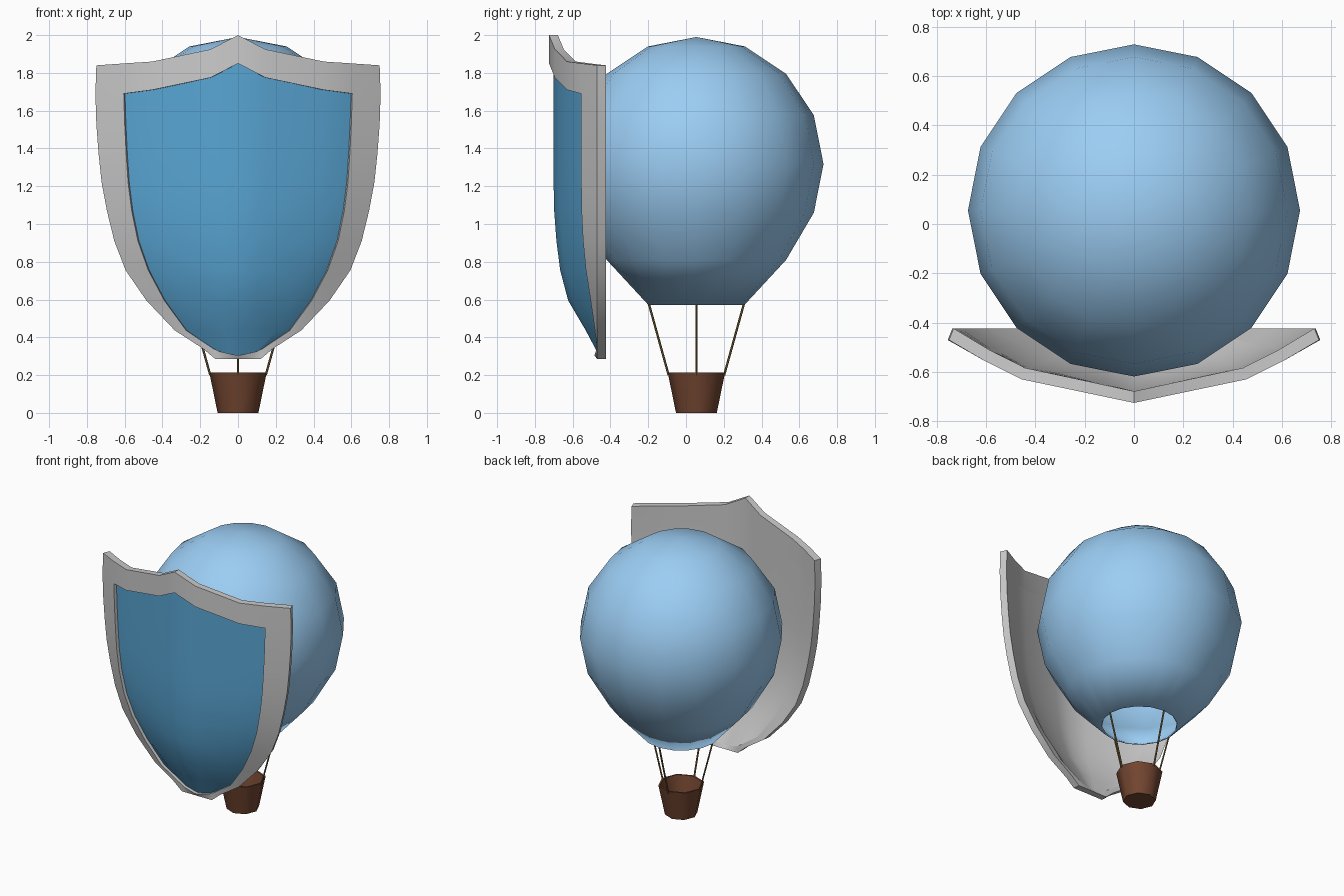
import bpy, bmesh, math
from mathutils import Vector

if "Cube" in bpy.data.objects:
    bpy.data.objects.remove(bpy.data.objects["Cube"])

CY = 0.055  # balloon axis


def material(name, rgb):
    m = bpy.data.materials.new(name)
    m.diffuse_color = (*rgb, 1)
    m.use_nodes = True
    m.node_tree.nodes["Principled BSDF"].inputs["Base Color"].default_value = m.diffuse_color
    return m


sky = material("light_blue", (0.33, 0.61, 0.90))
blue = material("deep_blue", (0.10, 0.38, 0.66))
wicker = material("brown", (0.17, 0.06, 0.03))
cord = material("rope_brown", (0.20, 0.13, 0.04))


def build(name, verts, faces, mat=None, angle=35, flip_check=True):
    bm = bmesh.new()
    vs = [bm.verts.new(v) for v in verts]
    for f in faces:
        bm.faces.new([vs[i] for i in f])
    bmesh.ops.delete(bm, geom=[v for v in bm.verts if not v.link_faces], context='VERTS')
    bmesh.ops.remove_doubles(bm, verts=bm.verts, dist=1e-5)
    if flip_check:
        bmesh.ops.recalc_face_normals(bm, faces=bm.faces)
    me = bpy.data.meshes.new(name)
    bm.to_mesh(me)
    bm.free()
    ob = bpy.data.objects.new(name, me)
    bpy.context.collection.objects.link(ob)
    if mat:
        me.materials.append(mat)
    bpy.ops.object.select_all(action='DESELECT')
    ob.select_set(True)
    bpy.context.view_layer.objects.active = ob
    bpy.ops.object.shade_smooth_by_angle(angle=math.radians(angle))
    return ob


def lathe(name, profile, n, mat, angle=35):
    verts = [(r * math.cos(2 * math.pi * k / n), CY + r * math.sin(2 * math.pi * k / n), z)
             for r, z in profile for k in range(n)]
    faces = [(i * n + k, i * n + (k + 1) % n, (i + 1) * n + (k + 1) % n, (i + 1) * n + k)
             for i in range(len(profile) - 1) for k in range(n)]
    return build(name, verts, faces, mat, angle)


# Balloon envelope, open at the bottom
envelope = lathe("balloon_envelope",
                 [(0.253, 0.57), (0.475, 0.81), (0.622, 1.06), (0.673, 1.317),
                  (0.622, 1.575), (0.475, 1.795), (0.257, 1.94), (0, 1.99)], 16, sky)
solid = envelope.modifiers.new("thickness", 'SOLIDIFY')
solid.thickness = 0.01
solid.offset = -1

# Hollow basket
lathe("basket", [(0, 0), (0.108, 0), (0.152, 0.215), (0.140, 0.215), (0.10, 0.02), (0, 0.02)],
      8, wicker, 50)

# Four ropes
for k in range(4):
    d = Vector((math.cos(k * math.pi / 2), math.sin(k * math.pi / 2), 0))
    a = Vector((0, CY, 0.20)) + d * 0.147
    b = Vector((0, CY, 0.575)) + d * 0.251
    bpy.ops.mesh.primitive_cylinder_add(vertices=6, radius=0.006, depth=(b - a).length,
                                        location=(a + b) / 2)
    rope = bpy.context.object
    rope.name = f"rope_{k + 1}"
    rope.rotation_euler = (b - a).to_track_quat('Z', 'Y').to_euler()
    rope.data.materials.append(cord)

# Shield rows: panel half width, rim half width, height, centre y, panel edge y
rows = [(0.605, 0.755, 1.690, -0.725, -0.555),
        (0.600, 0.750, 1.530, -0.725, -0.555),
        (0.592, 0.738, 1.370, -0.725, -0.555),
        (0.582, 0.722, 1.220, -0.725, -0.555),
        (0.563, 0.694, 1.070, -0.722, -0.553),
        (0.530, 0.655, 0.910, -0.710, -0.545),
        (0.475, 0.595, 0.755, -0.690, -0.530),
        (0.390, 0.485, 0.595, -0.648, -0.505),
        (0.275, 0.335, 0.437, -0.555, -0.482),
        (0.130, 0.185, 0.340, -0.485, -0.472)]
columns = [(0, 1), (0.24, 0.82), (0.75, 0.44), (1, 0)]  # width share, bulge share
peak = [1.85, 1.775, 1.71, 1.69]
foot = [0.305, 0.31, 0.325, 0.34]

grid = []
for i, (w, rim, z, yc, ye) in enumerate(rows):
    zs = peak if i == 0 else foot if i == len(rows) - 1 else [z] * 4
    grid.append([(u * w, ye + (yc - ye) * h, zz) for (u, h), zz in zip(columns, zs)]
                + [(rim, -0.47, zs[3])])
top = [(x, y, z) for (x, y, _), z in zip(grid[0], (2.0, 1.925, 1.86, 1.85, 1.84))]
top[4] = (0.75, -0.47, 1.84)
grid.insert(0, top)
grid.append([(0.12 * u, -0.47, 0.285) for u in (0, 0.3, 0.6, 0.8, 1)])
# Mirror every row to the left
grid = [[(-x, y, z) for x, y, z in reversed(r[1:])] + r for r in grid]
R, C = len(grid), len(grid[0])
N = R * C
front = [p for r in grid for p in r]
back = [(x * 0.975, y + 0.047, z) for x, y, z in front]


def quad(i, j, o=0):
    return (o + i * C + j, o + (i + 1) * C + j, o + (i + 1) * C + j + 1, o + i * C + j + 1)


def walls(m):
    # side walls around the loop m cells in from the border
    loop = ([(m, j) for j in range(m, C - m)] + [(i, C - 1 - m) for i in range(m + 1, R - m)]
            + [(R - 1 - m, j) for j in range(C - 2 - m, m - 1, -1)]
            + [(i, m) for i in range(R - 2 - m, m, -1)])
    ids = [i * C + j for i, j in loop]
    return [(a, b, b + N, a + N) for a, b in zip(ids, ids[1:] + ids[:1])]


cells = [(i, j) for i in range(R - 1) for j in range(C - 1)]
inner = [(i, j) for i, j in cells if 0 < i < R - 2 and 0 < j < C - 2]
rim_faces = [quad(i, j) for i, j in cells if (i, j) not in inner]
back_faces = [quad(i, j, N)[::-1] for i, j in cells]

# Grey rim with full back plate
build("shield_rim", front + back, rim_faces + back_faces + walls(0)[:]
      + [f[::-1] for f in walls(1)], None, 35, False)
# Recessed blue panel
build("shield_panel", [(x, y + 0.024, z) for x, y, z in front],
      [quad(i, j) for i, j in inner], blue, 35, False)
